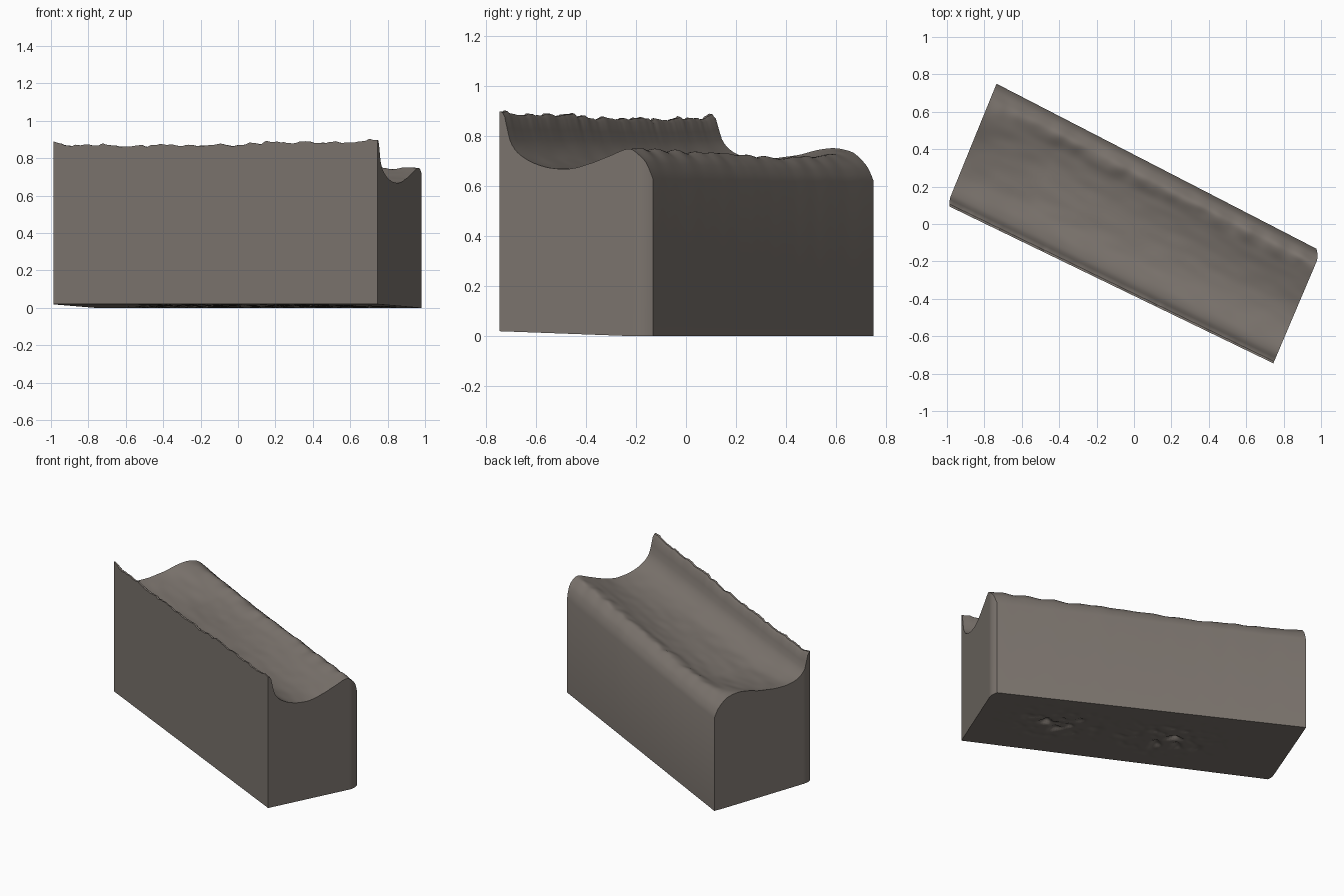
import bpy, bmesh, math
from mathutils import Vector, noise

if "Cube" in bpy.data.objects:
    bpy.data.objects.remove(bpy.data.objects["Cube"])

NU, NV = 150, 60

# Footprint corners: front-left, front-right, back-left, back-right
FL, FR = Vector((-1.0, 0.10)), Vector((0.745, -0.745))
BL, BR = Vector((-0.735, 0.75)), Vector((1.0, -0.145))

# Height profiles across the width (front to back) at three stations along the length
KEYS = [0, .03, .065, .11, .17, .28, .45, .60, .75, .87, .93, .97, 1]
LEFT = [.875, .87, .79, .75, .725, .71, .715, .735, .752, .735, .70, .665, .62]
MID = [.87, .86, .78, .735, .70, .67, .665, .665, .685, .715, .695, .665, .62]
RIGHT = [.89, .88, .79, .74, .71, .68, .668, .69, .725, .75, .725, .69, .63]


def curve(vals, v):
    """Smooth cubic interpolation of a profile."""
    i = max(j for j in range(len(KEYS) - 1) if KEYS[j] <= v + 1e-9)

    def slope(k):
        a, b = max(k - 1, 0), min(k + 1, len(KEYS) - 1)
        return (vals[b] - vals[a]) / (KEYS[b] - KEYS[a])
    h = KEYS[i + 1] - KEYS[i]
    t = (v - KEYS[i]) / h
    return ((2*t**3 - 3*t*t + 1) * vals[i] + (t**3 - 2*t*t + t) * h * slope(i)
            + (3*t*t - 2*t**3) * vals[i + 1] + (t**3 - t*t) * h * slope(i + 1))


def bump(x, c, w):
    return math.exp(-((x - c) / w) ** 2)


def top_height(u, v):
    wl = max(0, 1 - u / .22) ** 1.5
    wr = max(0, (u - .35) / .65)
    z = wl * curve(LEFT, v) + wr * curve(RIGHT, v) + (1 - wl - wr) * curve(MID, v)
    # Ragged front rim, crumbly back ridge and faint ripples on the floor
    rag = noise.noise((u * 24, 1.3, 0)) * .018 + noise.noise((u * 60, 5.1, 0)) * .009
    z += rag * max(0, 1 - v / .07)
    z += noise.noise((u * 22, v * 6, 3)) * .012 * bump(v, .87, .08)
    z += noise.noise((u * 12, v * 10, 8)) * .004
    return z


def plan(u, v):
    # Round the back-right and front-left vertical corners a little
    u = min(u, 1 - .014 * max(0, (v - .9) / .1) ** 2)
    u = max(u, .008 * max(0, 1 - v / .08) ** 2)
    return FL.lerp(FR, u).lerp(BL.lerp(BR, u), v)


def bottom_height(u, v):
    # Underside tilts up to the front and has a few broken pits
    z = .02 * max(0, 1 - v / .9)
    patch = max(bump(u, .4, .12) * bump(v, .5, .2), bump(u, .75, .1) * bump(v, .55, .2))
    return z + patch * max(0, noise.noise((u * 30, v * 12, 2))) * .04


# Build top and bottom sheets and join them with side walls
bm = bmesh.new()
vs = [(j / NV) for j in range(NV + 1)]
top, bot = [], []
for i in range(NU + 1):
    u = i / NU
    points = [(plan(u, v), v) for v in vs]
    top.append([bm.verts.new((p.x, p.y, top_height(u, v))) for p, v in points])
    bot.append([bm.verts.new((p.x, p.y, bottom_height(u, v))) for p, v in points])

for sheet in (top, bot):
    for i in range(NU):
        for j in range(NV):
            bm.faces.new((sheet[i][j], sheet[i + 1][j], sheet[i + 1][j + 1], sheet[i][j + 1]))

rim = ([(i, 0) for i in range(NU)] + [(NU, j) for j in range(NV)]
       + [(i, NV) for i in range(NU, 0, -1)] + [(0, j) for j in range(NV, 0, -1)])
for (a, b), (c, d) in zip(rim, rim[1:] + rim[:1]):
    bm.faces.new((bot[a][b], bot[c][d], top[c][d], top[a][b]))
bmesh.ops.recalc_face_normals(bm, faces=bm.faces[:])

mesh = bpy.data.meshes.new("stone_trough_block")
bm.to_mesh(mesh)
bm.free()
block = bpy.data.objects.new("stone_trough_block", mesh)
bpy.context.collection.objects.link(block)

# Weathered grey-brown stone
stone = bpy.data.materials.new("weathered_stone")
stone.diffuse_color = (.20, .175, .155, 1)
stone.use_nodes = True
stone.node_tree.nodes["Principled BSDF"].inputs["Base Color"].default_value = stone.diffuse_color
mesh.materials.append(stone)

bpy.context.view_layer.objects.active = block
block.select_set(True)
bpy.ops.object.shade_smooth_by_angle(angle=math.radians(35))
